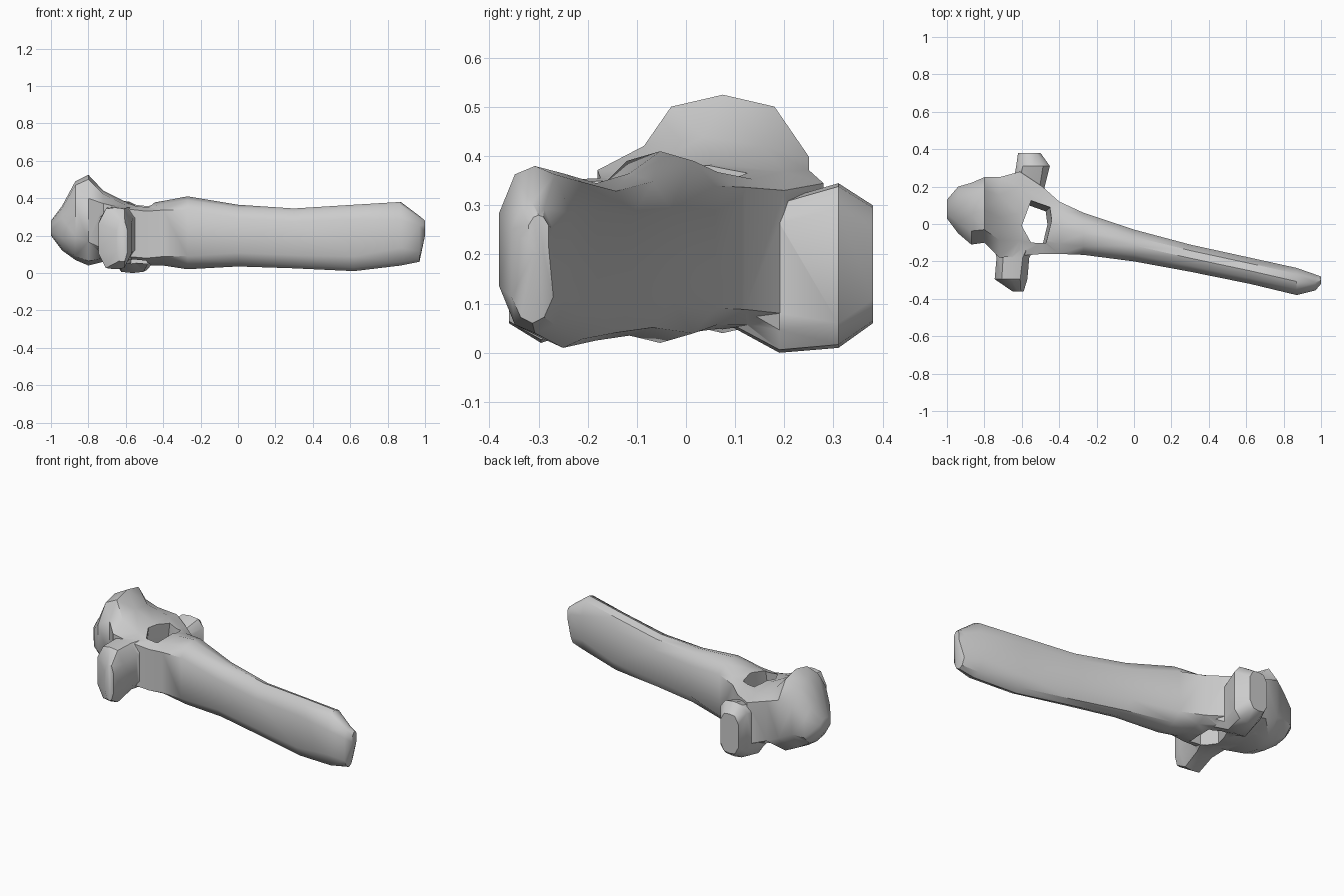
import bpy, bmesh

if "Cube" in bpy.data.objects:
    bpy.data.objects.remove(bpy.data.objects["Cube"])


def loft(name, rings):
    """Skin a list of equal-length point rings and cap both ends."""
    bm = bmesh.new()
    vs = [[bm.verts.new(p) for p in r] for r in rings]
    n = len(vs[0])
    for a, b in zip(vs, vs[1:]):
        for i in range(n):
            j = (i + 1) % n
            bm.faces.new((a[i], a[j], b[j], b[i]))
    bm.faces.new(vs[0])
    bm.faces.new(vs[-1])
    bmesh.ops.triangulate(bm, faces=bm.faces[:])
    bmesh.ops.recalc_face_normals(bm, faces=bm.faces[:])
    me = bpy.data.meshes.new(name)
    bm.to_mesh(me)
    bm.free()
    ob = bpy.data.objects.new(name, me)
    bpy.context.collection.objects.link(ob)
    return ob


def section(a0, a1, z0, z1, k, m, d=0.05):
    """Ten-sided ring: k = bevel width, m = bevel height, d = ridge height."""
    w, h, c = a1 - a0, z1 - z0, (a0 + a1) / 2
    lo, hi = z0 + h * d, z1 - h * d
    return [(a0 + w * k, lo), (c, z0), (a1 - w * k, lo), (a1, z0 + h * m), (a1, z1 - h * m),
            (a1 - w * k, hi), (c, z1), (a0 + w * k, hi), (a0, z1 - h * m), (a0, z0 + h * m)]


# Body and long spine: x, y range, z range, bevel width, bevel height
stations = [
    (-1.00, 0.03, 0.13, 0.20, 0.28, .25, .30),
    (-0.94, -0.05, 0.20, 0.12, 0.36, .22, .28),
    (-0.87, -0.11, 0.22, 0.07, 0.49, .22, .30),
    (-0.80, -0.10, 0.25, 0.04, 0.525, .20, .26),
    (-0.72, -0.18, 0.25, 0.06, 0.44, .22, .18),
    (-0.61, -0.17, 0.28, 0.05, 0.385, .18, .12),
    (-0.49, -0.16, 0.20, 0.04, 0.37, .18, .12),
    (-0.40, -0.16, 0.12, 0.04, 0.385, .20, .14),
    (-0.27, -0.165, 0.06, 0.02, 0.41, .20, .18),
    (0.00, -0.20, -0.03, 0.035, 0.365, .22, .22),
    (0.30, -0.255, -0.11, 0.025, 0.345, .22, .22),
    (0.62, -0.32, -0.18, 0.01, 0.365, .22, .22),
    (0.87, -0.38, -0.235, 0.04, 0.38, .22, .28),
    (0.97, -0.355, -0.27, 0.06, 0.305, .22, .22),
    (1.00, -0.32, -0.28, 0.20, 0.28, .25, .25),
]
bone = loft("vertebra", [[(x, y, z) for y, z in section(*s)] for x, *s in stations])

# Side processes: y, x range, z range, bevel width, bevel height
left = [
    (0.08, -0.68, -0.42, 0.06, 0.31, .2, .2, .02),
    (0.19, -0.65, -0.48, 0.00, 0.31, .15, .15, .02),
    (0.31, -0.63, -0.45, 0.01, 0.345, .2, .15, .02),
    (0.38, -0.62, -0.50, 0.06, 0.30, .2, .2, .02),
]
right = [
    (-0.08, -0.76, -0.50, 0.07, 0.36, .2, .2, .02),
    (-0.18, -0.735, -0.56, 0.06, 0.355, .2, .2, .02),
    (-0.295, -0.745, -0.57, 0.02, 0.35, .22, .25, .02),
    (-0.36, -0.65, -0.59, 0.06, 0.28, .25, .25, .02),
]
helpers = []
for name, data in (("left_process", left), ("right_process", right)):
    ob = loft(name, [[(x, y, z) for x, z in section(*s)] for y, *s in data])
    helpers.append((ob, 'UNION'))

# Canal running vertically through the arch, leaning slightly
canal = [(-.60, -.01), (-.55, -.10), (-.47, -.10), (-.44, .02), (-.45, .09), (-.55, .125)]
cutter = loft("canal_cutter", [[(x + s * .02, y + s * .02, z) for x, y in canal]
                               for z, s in ((-0.2, -2), (0.36, 0), (0.7, 0))])
helpers.append((cutter, 'DIFFERENCE'))

for ob, op in helpers:
    mod = bone.modifiers.new(ob.name, 'BOOLEAN')
    mod.object, mod.operation, mod.solver = ob, op, 'EXACT'

# Bake the joins, drop the helpers, smooth the soft edges
bpy.ops.object.select_all(action='DESELECT')
bone.select_set(True)
bpy.context.view_layer.objects.active = bone
for ob, _ in helpers:
    bpy.ops.object.modifier_apply(modifier=ob.name)
    bpy.data.objects.remove(ob)
bpy.ops.object.shade_smooth_by_angle(angle=0.7)
